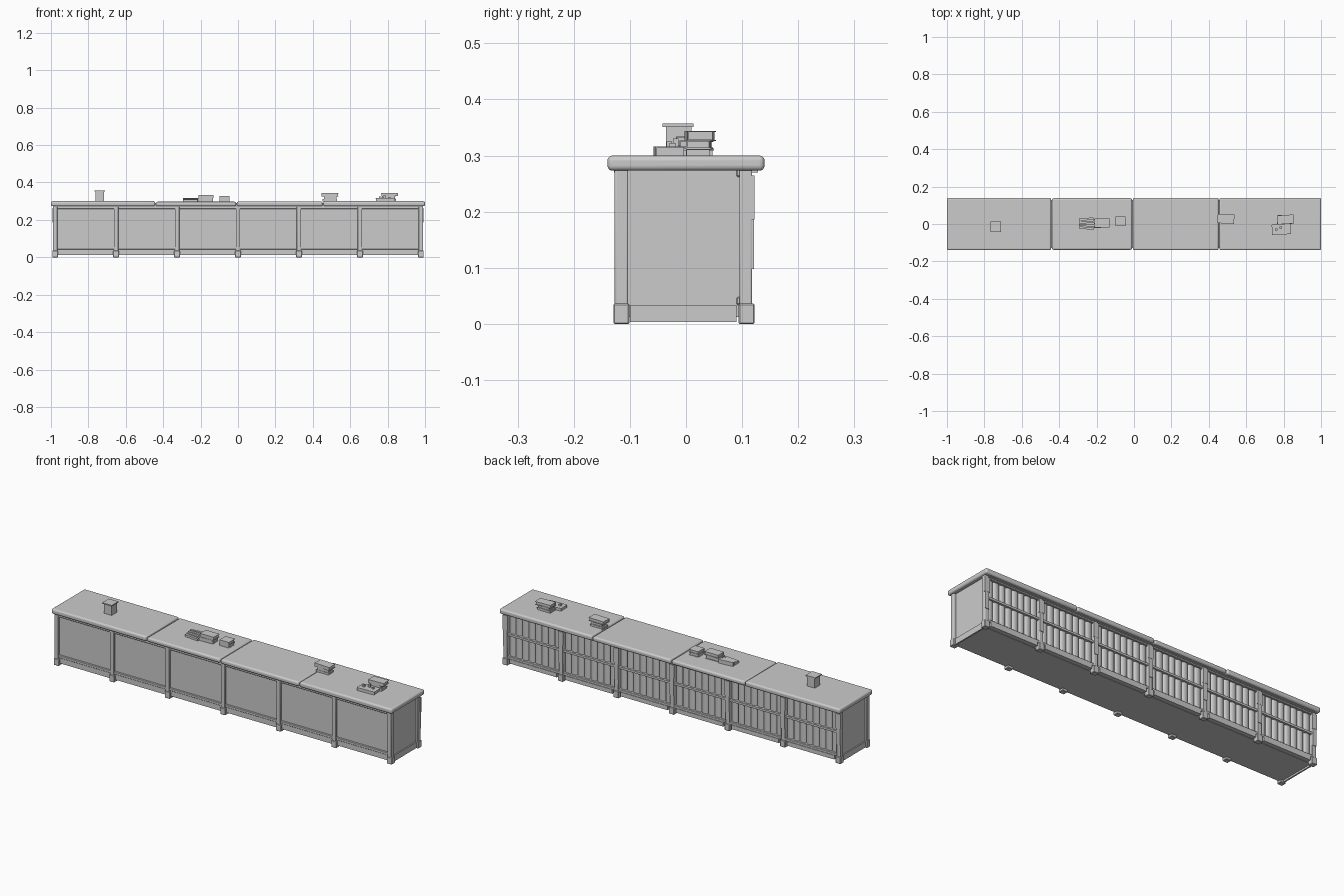
import bpy, math, random
from mathutils import Matrix
random.seed(4)


def box(name, x0, x1, y0, y1, z0, z1, bevel=0.0, seg=1, rot=0.0):
    bpy.ops.mesh.primitive_cube_add(size=1)
    o = bpy.context.object
    o.name = name
    o.data.transform(Matrix.Diagonal((x1 - x0, y1 - y0, z1 - z0, 1)))
    o.location = ((x0 + x1) / 2, (y0 + y1) / 2, (z0 + z1) / 2)
    o.rotation_euler.z = rot
    if bevel:
        m = o.modifiers.new("bevel", "BEVEL")
        m.width, m.segments = bevel, seg
        if seg > 1:
            bpy.ops.object.shade_smooth_by_angle(angle=math.radians(40))
    return o


def book(name, x0, x1, y0, y1, z0, z1, rot=0.0):
    # Two covers, a spine and a recessed page block
    t = 0.002
    cx, cy = (x0 + x1) / 2, (y0 + y1) / 2
    parts = [(x0, x1, y0, y1, z0, z0 + t), (x0, x1, y0, y1, z1 - t, z1),
             (x0, x1, y0, y0 + t, z0 + t, z1 - t),
             (x0 + .003, x1 - .003, y0 + t, y1 - .003, z0 + t, z1 - t)]
    for label, p in zip(("lower_cover", "upper_cover", "spine", "pages"), parts):
        o = box(name + "_" + label, *p)
        pivot = Matrix.Translation((cx, cy, 0))
        o.matrix_world = pivot @ Matrix.Rotation(rot, 4, "Z") @ pivot.inverted() @ Matrix.Translation(o.location)


posts = [-0.978 + 0.326 * i for i in range(7)]

# Carcass with plain front and side panels
box("cabinet_body", -0.978, 0.978, -0.116, 0.096, 0.012, 0.275)
for s in (-1, 1):
    box("end_plinth", s * .98 - .004, s * .98 + .004, -0.1, 0.09, 0.003, 0.034)

# Front and back frame rails
box("front_top_rail", -0.98, 0.98, -0.124, -0.11, 0.258, 0.276, .002)
box("front_bottom_rail", -0.98, 0.98, -0.124, -0.11, 0.042, 0.056, .002)
box("front_plinth", -0.98, 0.98, -0.119, -0.11, 0.012, 0.042)
box("back_top_rail", -0.98, 0.98, 0.09, 0.115, 0.262, 0.276, .002)
box("back_bottom_rail", -0.98, 0.98, 0.09, 0.116, 0.034, 0.048, .002)

# Posts and feet
for i, x in enumerate(posts):
    w = 0.012
    for side, y0, y1 in (("front", -0.127, -0.103), ("back", 0.095, 0.118)):
        box(side + "_post", x - w, x + w, y0, y1, 0.03, 0.276, .003, 2)
    box("front_foot", x - .015, x + .015, -0.129, -0.101, 0, 0.036, .002)
    box("back_foot", x - .015, x + .015, 0.094, 0.122, 0, 0.036, .002)
    # Uneven cover strips nailed on the back posts
    d = 0.006 if i % 2 else -0.004
    box("upper_strip", x - .014, x + .014, 0.114, 0.122, 0.19 + d, 0.264)
    box("lower_strip", x - .011, x + .011, 0.114, 0.121, 0.098, 0.19 + d)

# Back bays: rounded upright slats behind a middle rail
for a, b in zip(posts, posts[1:]):
    x0, x1, n = a + .012, b - .012, 8
    step = (x1 - x0) / n
    for k in range(n):
        bpy.ops.mesh.primitive_cylinder_add(vertices=16, radius=step / 2 - .0005, depth=0.214)
        o = bpy.context.object
        o.name = "back_slat"
        o.data.transform(Matrix.Diagonal((1, 0.55, 1, 1)))
        o.location = (x0 + (k + .5) * step, 0.097, 0.155)
        bpy.ops.object.shade_smooth_by_angle(angle=math.radians(40))
    box("back_middle_rail", x0, x1, 0.1, 0.116, 0.157, 0.168)
    box("back_plinth_board", x0 + .012, x1 - .012, 0.09, 0.119, 0.014, 0.036)

# Countertop in four rounded boards
for x0, x1, dz, dy in ((-1, -.443, 0, 0), (-.439, -.011, -.003, -.002),
                       (-.006, .452, -.002, 0), (.456, 1, 0, 0)):
    box("counter_board", x0, x1, -0.14 - dy, 0.14 + dy, 0.273, 0.30 + dz, .009, 4)
box("counter_core", -0.97, 0.97, -0.128, 0.128, 0.27, 0.29)

# Small lidded box
box("jar_body", -.763, -.717, -.036, .01, .298, .352)
box("jar_lid", -.768, -.712, -.042, .013, .351, .357)

# Fanned papers, books and a small box on the second board
for k in range(4):
    box("paper_strip", -.295, -.215, -.028 + k * .016, -.016 + k * .016,
        .295, .308 + .003 * k, rot=.06 * (k - 1.5))
book("low_book", -.215, -.135, -.02, .028, .297, .316, .03)
book("high_book", -.21, -.13, -.018, .03, .316, .334)
book("square_book", -.1, -.045, -.012, .04, .296, .311)
book("square_book_top", -.1, -.045, -.012, .04, .311, .327)

# Book stack on the third joint
book("stack_lower", .453, .53, .006, .05, .298, .311)
book("stack_middle", .46, .525, .008, .048, .311, .326, .04)
book("stack_upper", .447, .536, .003, .052, .326, .344, -.04)

# Books at the right end
book("end_flat_book", .737, .838, -.056, -.002, .298, .316, .04)
book("end_lower_book", .765, .845, .0, .045, .298, .312)
book("end_middle_book", .77, .84, .002, .046, .312, .327, -.05)
book("end_upper_book", .765, .853, .0, .048, .327, .344, .06)
for x, y, h in ((.76, -.03, .325), (.785, -.018, .33), (.81, -.024, .322)):
    box("small_trinket", x - .006, x + .006, y - .005, y + .005, .315, h)
